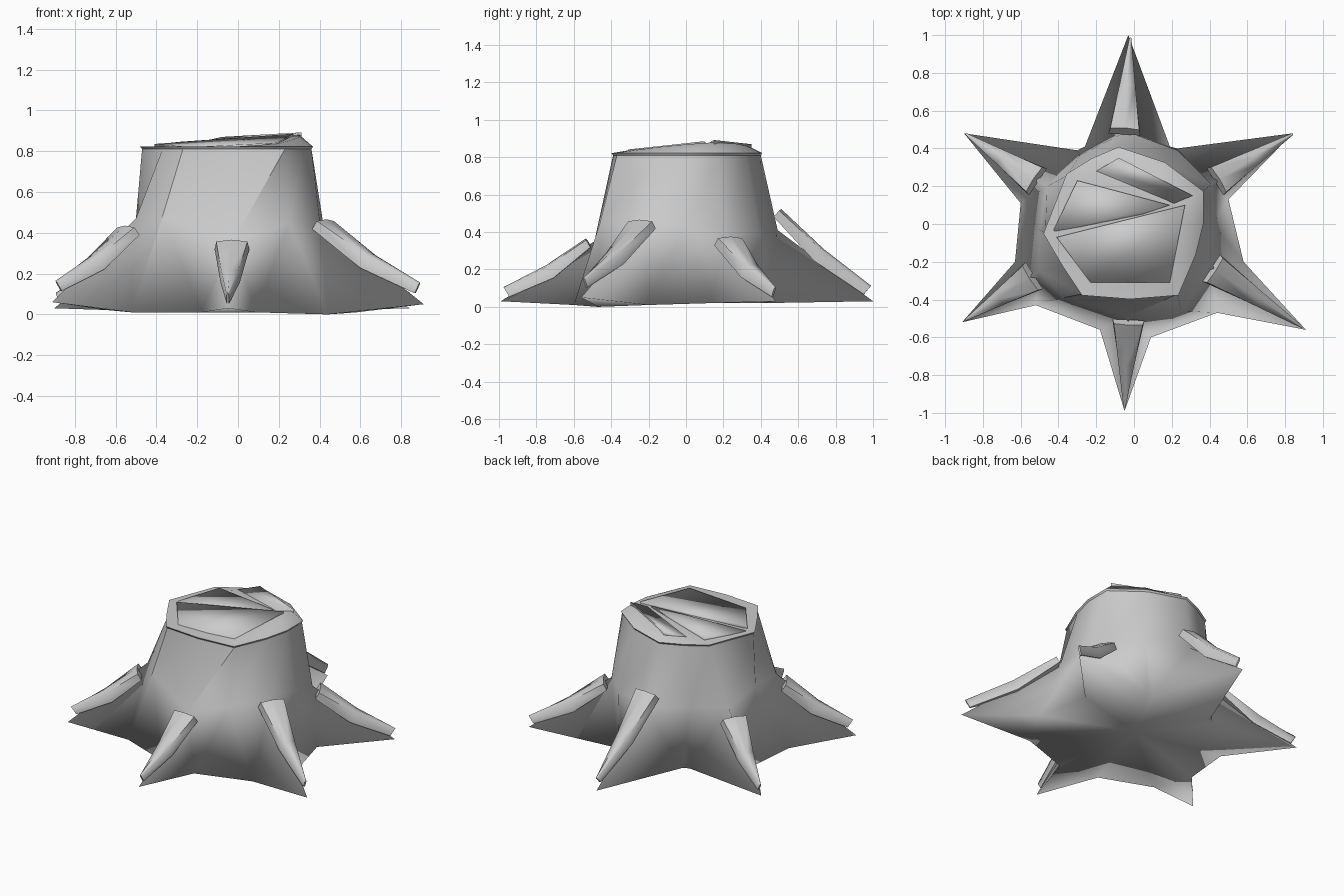
import bpy, math
from mathutils import Vector

cube = bpy.data.objects.get("Cube")
if cube:
    bpy.data.objects.remove(cube, do_unlink=True)

grey = bpy.data.materials.new("weathered grey wood")
grey.use_nodes = True
grey.diffuse_color = (0.6, 0.6, 0.6, 1)
grey.node_tree.nodes["Principled BSDF"].inputs["Base Color"].default_value = (0.6, 0.6, 0.6, 1)


def build(name, verts, faces, angle, folds=()):
    mesh = bpy.data.meshes.new(name)
    mesh.from_pydata([tuple(v) for v in verts], [], faces)
    mesh.materials.append(grey)
    mesh.update()
    ob = bpy.data.objects.new(name, mesh)
    bpy.context.collection.objects.link(ob)
    bpy.ops.object.select_all(action='DESELECT')
    ob.select_set(True)
    bpy.context.view_layer.objects.active = ob
    bpy.ops.object.shade_smooth_by_angle(angle=math.radians(angle))
    for edge in mesh.edges:
        if set(edge.vertices) in folds:
            edge.use_edge_sharp = True


# Root tips, ridge tops and the valleys after each root, going round from back left
tips = [(.84, .48, .03), (-.03, 1, .03), (-.9, .48, .03),
        (-.91, -.52, .06), (-.05, -.99, .03), (.91, -.56, .05)]
ridges = [(.41, .21, .38), (-.04, .49, .41), (-.46, .2, .40),
          (-.5, -.25, .47), (-.03, -.49, .35), (.40, -.22, .46)]
valleys = [(.23, .40, .02), (.19, .41, .02), (-.26, .41, .02), (-.3, .39, .02),
           (-.6, .11, .02), (-.63, -.2, .02), (-.52, -.43, .01), (-.18, -.56, .01),
           (.09, -.60, .01), (.44, -.47, 0), (.58, -.2, .01), (.5, .13, .02)]
saddles = [(.23, .39, .40), (-.29, .36, .42), (-.5, -.03, .47),
           (-.37, -.39, .48), (.25, -.46, .45), (.42, 0, .43)]
rim_xy = [(.36, .17), (.16, .32), (-.08, .40), (-.22, .34), (-.35, .26), (-.47, -.05),
          (-.37, -.22), (-.27, -.37), (-.02, -.39), (.23, -.37), (.32, -.16), (.36, .0)]

# Trunk with flaring roots: base star, ridge ring and rim
base, mid = [], []
for i in range(6):
    base += [tips[i], valleys[2 * i], valleys[2 * i + 1]]
    mid += [ridges[i], saddles[i]]
rim = [(x, y, .81) for x, y in rim_xy]
faces = []
for i in range(6):
    t, a, b, t2 = 3 * i, 3 * i + 1, 3 * i + 2, (3 * i + 3) % 18
    r, s, r2 = 18 + 2 * i, 19 + 2 * i, 18 + (2 * i + 2) % 12
    faces += [(t, a, r), (a, s, r), (a, b, s), (b, r2, s), (b, t2, r2)]
for j in range(12):
    k = (j + 1) % 12
    faces += [(18 + j, 18 + k, 30 + k), (18 + j, 30 + k, 30 + j)]
# Underside: a triangle under each root, then a fan to the middle
for i in range(6):
    t, a, b, p = 3 * i, 3 * i + 1, 3 * i + 2, (3 * i - 1) % 18
    faces += [(a, t, p), (42, a, p), (42, b, a)]
# Hard folds on the front wall
folds = [{25, 10}, {25, 37}, {26, 39}]
build("stump_trunk", base + mid + rim + [(0, 0, .02)], faces, 180, folds)


# Sloping cut top
def cut_z(x, y):
    return max(.82, .84 + .08 * x + .06 * y)


lip = [(x * 1.02, y * 1.02, .822) for x, y in rim_xy]
inner = [(x * .84, y * .84, cut_z(x, y)) for x, y in rim_xy]
faces = []
for s in (0, 12):
    for j in range(12):
        k = (j + 1) % 12
        faces.append((s + j, s + k, s + 12 + k, s + 12 + j))
faces += [(24 + j, 24 + (j + 1) % 12, 36) for j in range(12)]
build("cut_top", rim + lip + inner + [(.22, .08, .87)], faces, 60)

# Split shards lying across the cut, each tilted from a low edge to a high one
shards = [[(-.2, .28), (.19, .1), (.31, .15), (-.08, .35)],
          [(-.43, -.04), (-.02, .03), (.19, .1), (-.3, .23)],
          [(-.23, -.31), (.19, -.31), (.27, .1), (-.41, -.07)]]
for n, pts in enumerate(shards):
    top = [Vector((x, y, cut_z(x, y) + h)) for (x, y), h in zip(pts, (0, .005, .018, .015))]
    low = [v - Vector((0, 0, .03)) for v in top]
    faces = [(0, 1, 2, 3), (7, 6, 5, 4)]
    faces += [(j, j + 4, (j + 1) % 4 + 4, (j + 1) % 4) for j in range(4)]
    build(f"top_shard_{n + 1}", top + low, faces, 100)


# Tapered bark strip lying on each root, sagging and deeper at mid length
def bark_strip(name, start, end, width, thick):
    start, end = Vector(start), Vector(end)
    along = (end - start).normalized()
    side = along.cross(Vector((0, 0, 1))).normalized()
    up = side.cross(along)
    verts = []
    for t, w, sag, deep in ((0, width, 0, .5), (.5, width * .55, .015, 1), (1, .012, 0, .6)):
        c = start.lerp(end, t) - up * sag
        for u, h in ((-1, -deep), (-.9, .4), (0, .6), (.9, .4), (1, -deep)):
            verts.append(c + side * u * w / 2 + up * h * thick)
    faces = [(4, 3, 2, 1, 0), (10, 11, 12, 13, 14)]
    for s in (0, 5):
        for j in range(5):
            k = (j + 1) % 5
            faces.append((s + j, s + k, s + 5 + k, s + 5 + j))
    build(name, verts, faces, 70)


starts = [(.44, .23, .35), (-.05, .49, .50), (-.52, .23, .35),
          (-.54, -.28, .41), (-.03, -.52, .34), (.42, -.24, .44)]
ends = [(.83, .47, .08), (-.02, .97, .09), (-.88, .47, .08),
        (-.88, -.5, .14), (-.05, -.96, .08), (.88, -.54, .13)]
names = ["back_left", "back", "back_right", "front_right", "front", "front_left"]
for name, a, b in zip(names, starts, ends):
    bark_strip("bark_strip_" + name, a, b, .17, .05)
